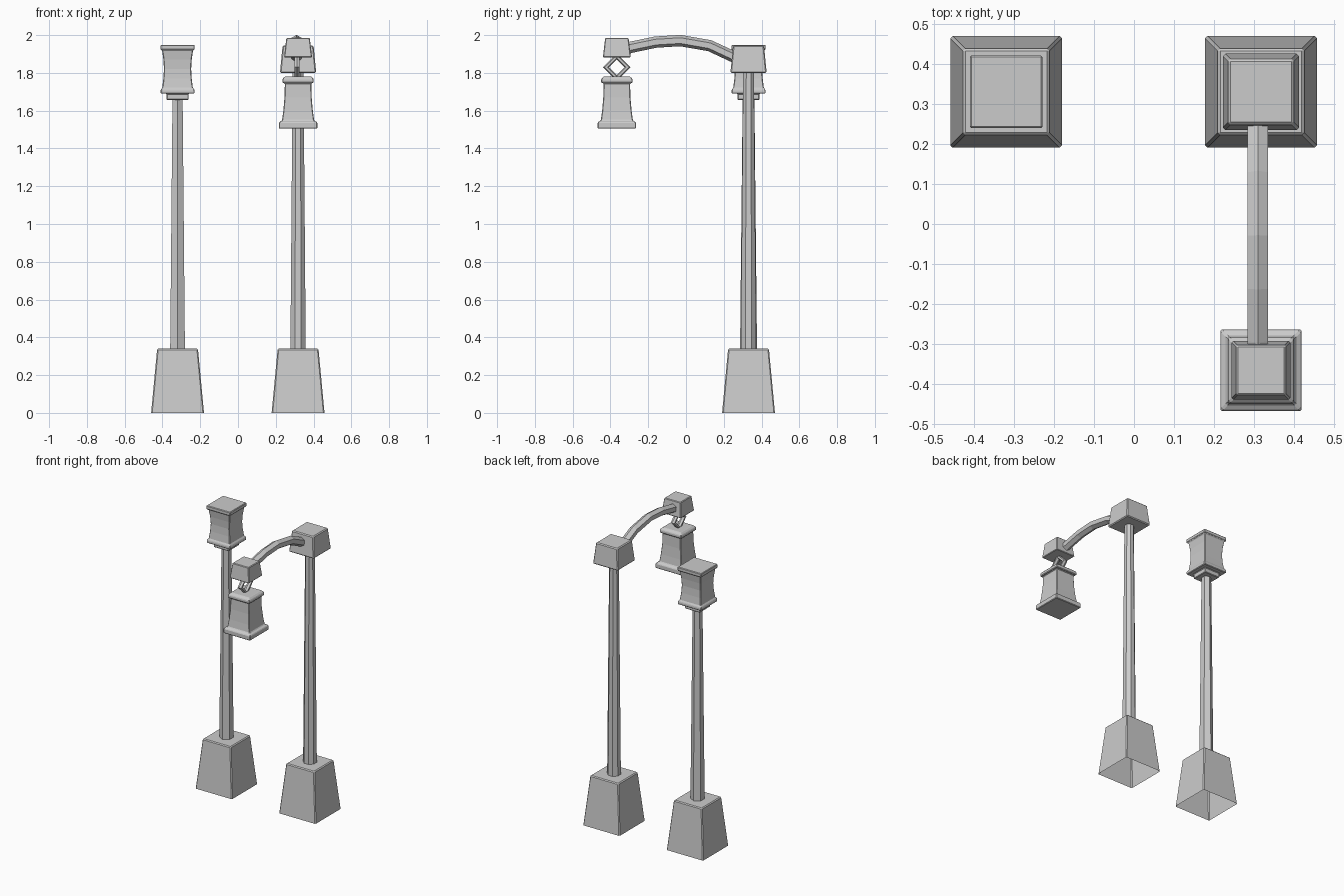
import bpy, bmesh, math
from mathutils import Vector

if "Cube" in bpy.data.objects:
    bpy.data.objects.remove(bpy.data.objects["Cube"])


def loft(name, rings, cap_start=True, cap_end=True, bevel=0.0):
    """Skin a list of rings (each a list of points) into one mesh."""
    bm = bmesh.new()
    vs = [[bm.verts.new(p) for p in ring] for ring in rings]
    n = len(vs[0])
    for a, b in zip(vs, vs[1:]):
        for i in range(n):
            j = (i + 1) % n
            bm.faces.new((a[i], a[j], b[j], b[i]))
    if cap_start:
        bm.faces.new(vs[0][::-1])
    if cap_end:
        bm.faces.new(vs[-1])
    bmesh.ops.recalc_face_normals(bm, faces=bm.faces)
    me = bpy.data.meshes.new(name)
    bm.to_mesh(me)
    bm.free()
    ob = bpy.data.objects.new(name, me)
    bpy.context.collection.objects.link(ob)
    if bevel:
        m = ob.modifiers.new("edge_bevel", 'BEVEL')
        m.width = bevel
        m.segments = 1
        m.limit_method = 'ANGLE'
        m.angle_limit = math.radians(35)
    return ob


def square_stack(name, x, y, profile, bottom=True, bevel=0.004):
    """Square sections; profile = (half width, z)."""
    corners = ((-1, -1), (1, -1), (1, 1), (-1, 1))
    rings = [[(x + h * a, y + h * b, z) for a, b in corners] for h, z in profile]
    return loft(name, rings, cap_start=bottom, bevel=bevel)


def pole(name, x, y, sides, turn, profile):
    """Tapered polygonal pole; profile = (radius, z)."""
    ang = [turn + 2 * math.pi * i / sides for i in range(sides)]
    return loft(name, [[(x + r * math.cos(a), y + r * math.sin(a), z) for a in ang]
                       for r, z in profile])


LX, RX, BACK, FRONT = -0.32, 0.318, 0.331, -0.366

# Hollow stone bases
for side, x in (("left", LX), ("right", RX)):
    square_stack(side + "_base", x, BACK, [(0.14, 0), (0.108, 0.34)],
                 bottom=False, bevel=0.006)

# Poles
pole("left_pole", LX, BACK, 6, math.pi / 2, [(0.045, 0.335), (0.031, 1.67)])
pole("right_pole", RX, BACK, 8, math.pi / 8, [(0.044, 0.335), (0.031, 1.82)])

# Upright lantern on the left pole
square_stack("upright_lantern", LX, BACK, [
    (0.058, 1.657), (0.058, 1.69), (0.09, 1.69), (0.09, 1.71), (0.081, 1.722),
    (0.075, 1.77), (0.072, 1.82), (0.075, 1.87), (0.082, 1.92),
    (0.091, 1.922), (0.091, 1.948)])

# Blocks at both ends of the arm
square_stack("pole_cap", RX, BACK, [(0.096, 1.80), (0.082, 1.945)], bevel=0.006)
square_stack("arm_end_cap", RX, FRONT, [(0.074, 1.882), (0.062, 1.985)])

# Curved hexagonal arm, ridge upward
path = [Vector(p) for p in ((0, 0.30, 1.86), (0, 0.25, 1.886), (0, 0.125, 1.944),
                            (0, -0.03, 1.971), (0, -0.16, 1.963),
                            (0, -0.29, 1.936), (0, -0.34, 1.92))]
rings = []
for i, p in enumerate(path):
    t = (path[min(i + 1, len(path) - 1)] - path[max(i - 1, 0)]).normalized()
    side = Vector((1, 0, 0))
    up = side.cross(t).normalized()
    rings.append([p + Vector((RX - 0.008, 0, 0))
                  + 0.03 * (side * math.sin(k * math.pi / 3) + up * math.cos(k * math.pi / 3))
                  for k in range(6)])
loft("curved_arm", rings)

# Diamond hanging link
bpy.ops.mesh.primitive_torus_add(
    major_segments=4, minor_segments=6, major_radius=0.057, minor_radius=0.016,
    location=(RX - 0.005, FRONT, 1.83), rotation=(0, math.pi / 2, 0))
bpy.context.object.name = "hanging_link"

# Hanging lantern
square_stack("hanging_lantern", RX, FRONT, [
    (0.102, 1.505), (0.102, 1.538), (0.085, 1.548), (0.078, 1.60), (0.072, 1.67),
    (0.070, 1.745), (0.083, 1.747), (0.083, 1.768), (0.068, 1.782)])
